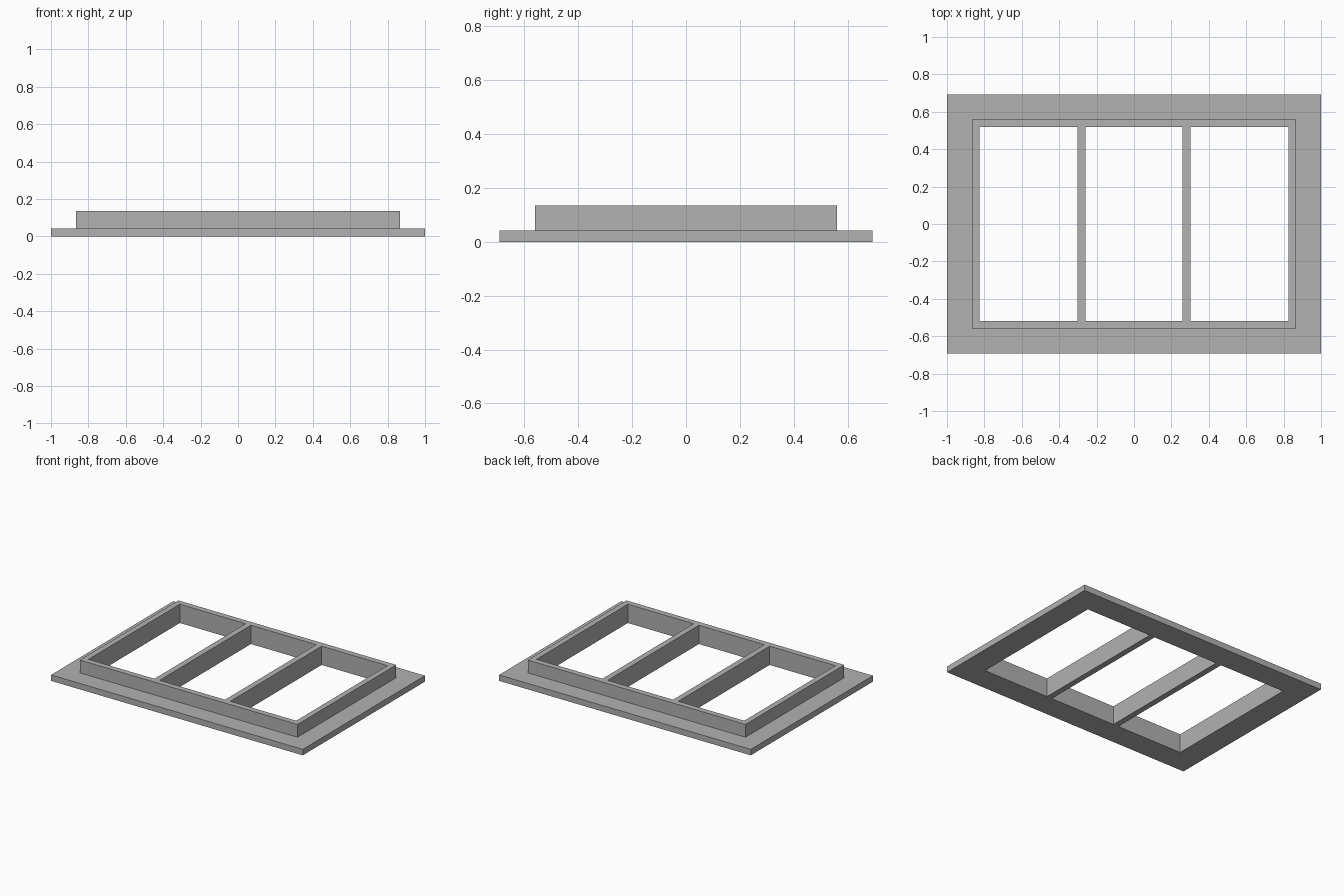
import bpy
import bmesh

if "Cube" in bpy.data.objects:
    bpy.data.objects.remove(bpy.data.objects["Cube"])

# Half-plan lines, mirrored about the centre: divider, opening, rim, flange
XS = [0.26, 0.302, 0.825, 0.865, 1.0]
YS = [0.518, 0.56, 0.693]
FLANGE_H, TOTAL_H = 0.043, 0.135


def mirrored(vals):
    return [-v for v in reversed(vals)] + vals


def is_opening(x, y):
    return abs(y) < 0.518 and (abs(x) < 0.26 or 0.302 < abs(x) < 0.825)


def is_raised(x, y):
    return abs(x) < 0.865 and abs(y) < 0.56


def raise_faces(bm, faces, height):
    geom = bmesh.ops.extrude_face_region(bm, geom=faces)["geom"]
    verts = [g for g in geom if isinstance(g, bmesh.types.BMVert)]
    bmesh.ops.translate(bm, vec=(0, 0, height), verts=verts)
    return [g for g in geom if isinstance(g, bmesh.types.BMFace)]


# Plan of the frame with three openings
bm = bmesh.new()
xs, ys = mirrored(XS), mirrored(YS)
grid = [[bm.verts.new((x, y, 0)) for x in xs] for y in ys]
plan = []
for j in range(len(ys) - 1):
    for i in range(len(xs) - 1):
        if not is_opening((xs[i] + xs[i + 1]) / 2, (ys[j] + ys[j + 1]) / 2):
            plan.append(bm.faces.new((grid[j][i], grid[j][i + 1],
                                      grid[j + 1][i + 1], grid[j + 1][i])))

# Flange, with the underside kept closed
bottom = bmesh.ops.duplicate(bm, geom=plan)["geom"]
bottom = [g for g in bottom if isinstance(g, bmesh.types.BMFace)]
top = raise_faces(bm, plan, FLANGE_H)
bmesh.ops.remove_doubles(bm, verts=bm.verts, dist=1e-5)

# Raised rim and dividers
top = [f for f in bm.faces if f.calc_center_median().z > FLANGE_H - 1e-4]
raise_faces(bm, [f for f in top if is_raised(*f.calc_center_median().xy)],
            TOTAL_H - FLANGE_H)
bmesh.ops.recalc_face_normals(bm, faces=bm.faces)

mesh = bpy.data.meshes.new("window_frame")
bm.to_mesh(mesh)
bm.free()
frame = bpy.data.objects.new("window_frame", mesh)
bpy.context.collection.objects.link(frame)

grey = bpy.data.materials.new("light_grey")
grey.diffuse_color = (0.445, 0.445, 0.445, 1)
grey.use_nodes = True
grey.node_tree.nodes["Principled BSDF"].inputs["Base Color"].default_value = grey.diffuse_color
mesh.materials.append(grey)
